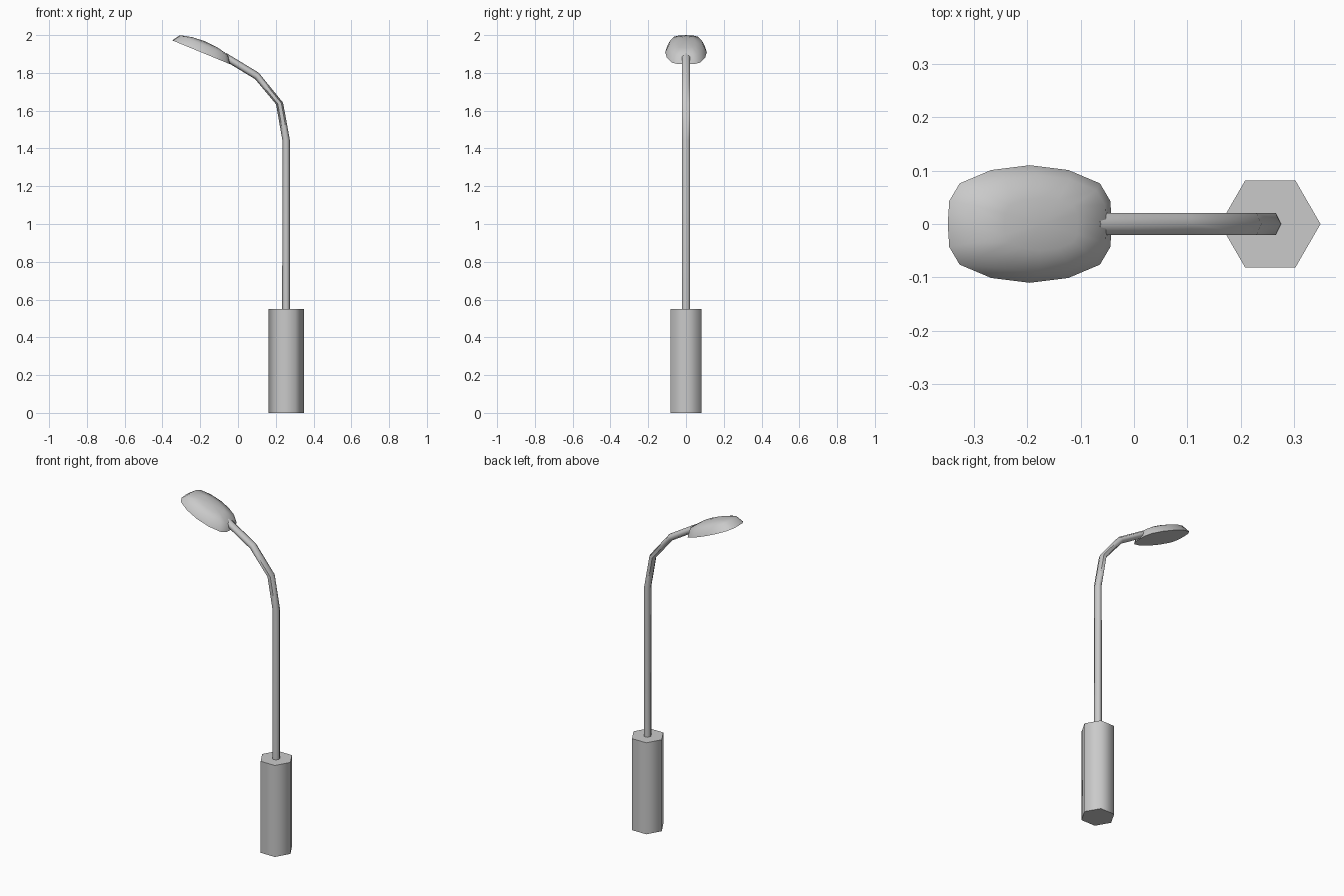
import bpy, bmesh, math
from mathutils import Vector, Matrix

cube = bpy.data.objects.get("Cube")
if cube:
    bpy.data.objects.remove(cube, do_unlink=True)

# One grey metal for every part
grey = bpy.data.materials.new("grey_metal")
grey.use_nodes = True
colour = (0.59, 0.59, 0.59, 1)
grey.diffuse_color = colour
grey.node_tree.nodes["Principled BSDF"].inputs["Base Color"].default_value = colour


def loft(name, rings, tip=None):
    """Skin equal-sized closed rings of points, with end caps or a pointed tip."""
    bm = bmesh.new()
    loops = [[bm.verts.new(p) for p in ring] for ring in rings]
    n = len(loops[0])
    for low, high in zip(loops, loops[1:]):
        for i in range(n):
            j = (i + 1) % n
            bm.faces.new((low[i], low[j], high[j], high[i]))
    bm.faces.new(loops[0][::-1])
    if tip is None:
        bm.faces.new(loops[-1])
    else:
        apex = bm.verts.new(tip)
        for i in range(n):
            bm.faces.new((loops[-1][i], loops[-1][(i + 1) % n], apex))
    bmesh.ops.recalc_face_normals(bm, faces=bm.faces[:])
    mesh = bpy.data.meshes.new(name)
    bm.to_mesh(mesh)
    bm.free()
    mesh.materials.append(grey)
    obj = bpy.data.objects.new(name, mesh)
    bpy.context.collection.objects.link(obj)
    bpy.ops.object.select_all(action='DESELECT')
    obj.select_set(True)
    bpy.context.view_layer.objects.active = obj
    bpy.ops.object.shade_smooth_by_angle(angle=math.radians(65))
    return obj


def hexagon(centre, across, depth):
    """Six points with a corner along the 'across' vector and flats facing y."""
    angles = [math.tau * i / 6 for i in range(6)]
    return [Vector(centre) + Vector(across) * math.cos(a)
            + Vector((0, depth, 0)) * math.sin(a) for a in angles]


POLE_X = 0.255

# Hexagonal base
loft("base", [hexagon((POLE_X, 0, z), (0.094, 0, 0), 0.094) for z in (0, 0.55)])

# Pole with its bent arm: centre x, centre z, half-width vector x, z
path = [
    (POLE_X, 0.54, 0.021, 0),
    (POLE_X, 1.443, 0.02, 0),
    (0.22, 1.638, 0.0185, 0.004),
    (0.10, 1.784, 0.0095, 0.017),
    (-0.07, 1.887, 0.008, 0.018),
]
loft("pole_and_arm", [hexagon((x, 0, z), (wx, 0, wz), 0.024) for x, z, wx, wz in path])

# Lamp head: a shallow dome over a flat underside, tilted up away from the pole
half_rim = [(0.166, 0), (0.163, 0.043), (0.142, 0.076), (0.078, 0.101), (0, 0.11)]
half_rim += [(-x, y) for x, y in half_rim[-2::-1]]
rim = half_rim + [(x, -y) for x, y in half_rim[-2:0:-1]]
place = Matrix.Translation((-0.195, 0, 1.909)) @ Matrix.Rotation(math.radians(22.4), 4, 'Y')
layers = [(1, 0), (0.83, 0.041), (0.45, 0.056)]
loft("lamp_head",
     [[place @ Vector((x * s, y * s, h)) for x, y in rim] for s, h in layers],
     tip=place @ Vector((0, 0, 0.062)))
